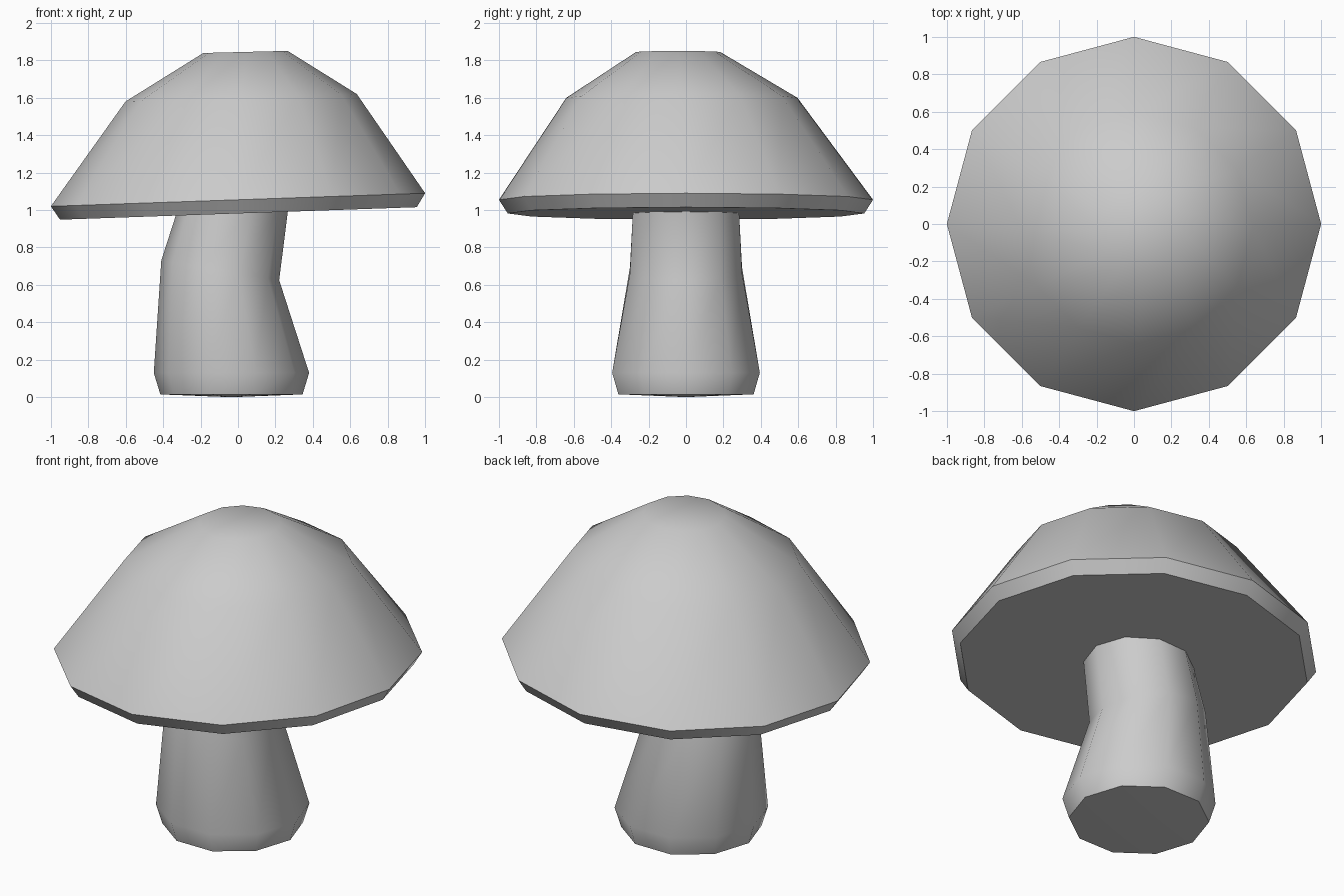
import bpy, bmesh, math

if "Cube" in bpy.data.objects:
    bpy.data.objects.remove(bpy.data.objects["Cube"])


def loft(name, sides, rings, bottom_tip=None):
    """Skin a stack of tilted rings: (cx, cy, cz, radius, slope of z along x)."""
    bm = bmesh.new()
    loops = []
    for cx, cy, cz, r, slope in rings:
        loop = []
        for i in range(sides):
            a = 2 * math.pi * i / sides
            dx, dy = r * math.cos(a), r * math.sin(a)
            loop.append(bm.verts.new((cx + dx, cy + dy, cz + slope * dx)))
        loops.append(loop)
    for lo, hi in zip(loops, loops[1:]):
        for i in range(sides):
            j = (i + 1) % sides
            bm.faces.new((lo[i], lo[j], hi[j], hi[i]))
    bm.faces.new(loops[-1])
    if bottom_tip:
        tip = bm.verts.new(bottom_tip)
        for i in range(sides):
            bm.faces.new((loops[0][(i + 1) % sides], loops[0][i], tip))
    else:
        bm.faces.new(loops[0][::-1])
    bmesh.ops.recalc_face_normals(bm, faces=bm.faces)
    mesh = bpy.data.meshes.new(name)
    bm.to_mesh(mesh)
    bm.free()
    obj = bpy.data.objects.new(name, mesh)
    bpy.context.collection.objects.link(obj)
    bpy.ops.object.select_all(action='DESELECT')
    obj.select_set(True)
    bpy.context.view_layer.objects.active = obj
    bpy.ops.object.shade_smooth_by_angle(angle=math.radians(42))
    return obj


# Bent stem, ten-sided, with a slightly bulging foot
loft("stem", 10, [
    (-0.035, 0, 0.015, 0.38, 0),
    (-0.035, 0, 0.13, 0.415, 0),
    (-0.095, 0, 0.678, 0.315, -0.167),
    (-0.03, 0, 0.995, 0.298, 0.035),
], bottom_tip=(-0.035, 0, 0))

# Tilted cap, twelve-sided, with a thin rim and flat underside
loft("cap", 12, [
    (0.002, 0, 0.982, 0.953, 0.035),
    (0, 0, 1.055, 1.0, 0.035),
    (0.017, -0.022, 1.6, 0.618, 0.032),
    (0.04, -0.042, 1.845, 0.225, 0.025),
])
